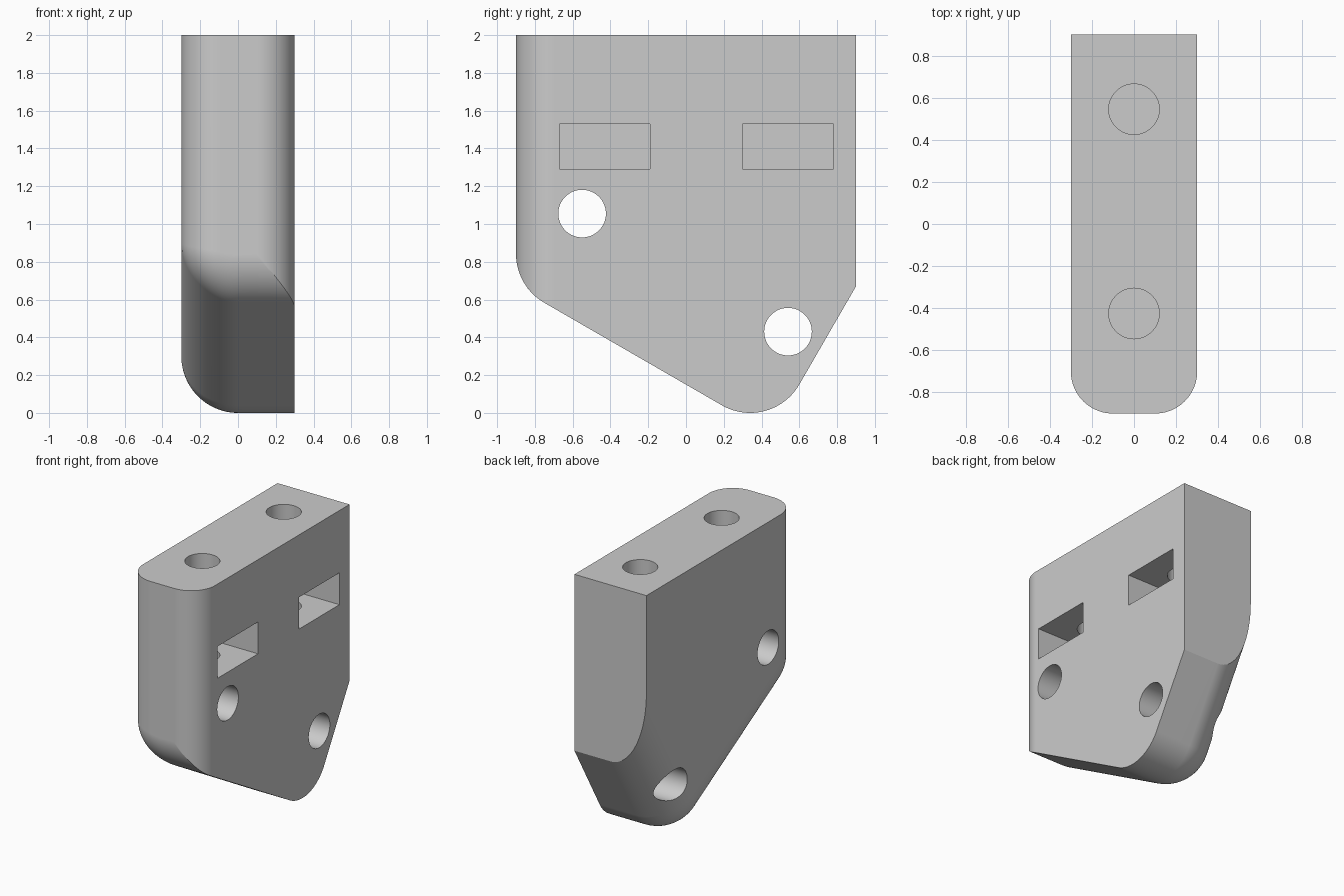
import bpy, bmesh
from math import sin, cos, acos, sqrt, radians, pi

if "Cube" in bpy.data.objects:
    bpy.data.objects.remove(bpy.data.objects["Cube"])

HALF, BACK, FRONT, TOP = 0.3, 0.9, -0.9, 2.0   # block limits
BIG, SMALL = 0.3, 0.2                          # lower and upright edge radii
CY, CZ = 0.34, 0.3                             # centre of the bottom rounding
STEPS = 24

grey = bpy.data.materials.new("plain grey")
grey.use_nodes = True
grey.diffuse_color = (0.6, 0.6, 0.6, 1)
grey.node_tree.nodes["Principled BSDF"].inputs["Base Color"].default_value = (0.6, 0.6, 0.6, 1)


def slope(y, offset):
    """Height of the sloping underside, moved outwards by offset."""
    return CZ - (offset + 0.5 * (y - CY)) / cos(radians(30))


def arc(cy, cz, r, start, end):
    angles = [radians(start + (end - start) * i / STEPS) for i in range(STEPS + 1)]
    return [(cy + r * cos(a), cz + r * sin(a)) for a in angles]


def section(x):
    """Outline of the block in y and z at one x position."""
    over = max(0, abs(x) - (HALF - SMALL))
    front = FRONT + SMALL - sqrt(max(0, SMALL ** 2 - over ** 2))
    r = max(0.002, sqrt(max(0, BIG ** 2 - min(x, 0) ** 2)))
    points = [(BACK, TOP), (BACK, CZ + ((BACK - CY) * cos(radians(30)) - r) * 2)]
    points += arc(CY, CZ, r, -30, -120)
    if x <= 0:      # underside edge is rounded on this side
        points += arc(front + r, slope(front + r, 0), r, 240, 180)
    else:           # upright rounding trims the front corner
        cy = FRONT + BIG
        if front < cy - BIG / 2:
            end = 360 - acos(max(-1, (front - cy) / BIG)) * 180 / pi
            points += arc(cy, slope(cy, 0), BIG, 240, end)
        else:
            points += [(front, slope(front, BIG))] * (STEPS + 1)
    return points + [(front, TOP)]


# Main block, lofted across its width
xs = [-HALF * cos(pi / 2 * i / STEPS) for i in range(STEPS)] + [0]
xs += [HALF - SMALL + SMALL * sin(pi / 2 * i / STEPS) for i in range(STEPS + 1)]
bm = bmesh.new()
rings = [[bm.verts.new((x, y, z)) for y, z in section(x)] for x in xs]
for a, b in zip(rings, rings[1:]):
    for i in range(len(a)):
        j = (i + 1) % len(a)
        bm.faces.new((a[i], a[j], b[j], b[i]))
bm.faces.new(rings[0])
bm.faces.new(rings[-1])
bmesh.ops.remove_doubles(bm, verts=bm.verts, dist=0.00002)
# Merge the strips of the flat top and back
bmesh.ops.dissolve_limit(bm, angle_limit=0.001, verts=bm.verts, edges=bm.edges)
bmesh.ops.recalc_face_normals(bm, faces=bm.faces)
mesh = bpy.data.meshes.new("bracket_block")
bm.to_mesh(mesh)
bm.free()
block = bpy.data.objects.new("bracket_block", mesh)
bpy.context.collection.objects.link(block)
mesh.materials.append(grey)


def cut(cutter, name):
    cutter.name = name
    cutter.hide_render = True
    cutter.data.materials.append(grey)
    mod = block.modifiers.new(name, "BOOLEAN")
    mod.operation, mod.solver, mod.object = "DIFFERENCE", "EXACT", cutter
    bpy.context.view_layer.objects.active = block
    bpy.ops.object.modifier_apply(modifier=name)
    bpy.data.objects.remove(cutter)


# Cross holes through the width
for y, z in ((-0.55, 1.055), (0.54, 0.43)):
    bpy.ops.mesh.primitive_cylinder_add(vertices=64, radius=0.126, depth=1,
                                        location=(0, y, z), rotation=(0, pi / 2, 0))
    cut(bpy.context.object, "cross_hole")

# Upright screw holes, each with a side pocket for a nut
for y in (-0.425, 0.545):
    bpy.ops.mesh.primitive_cylinder_add(vertices=64, radius=0.12, depth=0.9,
                                        location=(0, y, 1.65))
    cut(bpy.context.object, "screw_hole")
    bpy.ops.mesh.primitive_cube_add(size=1, location=(0.08, y - 0.005, 1.41))
    bpy.context.object.scale = (0.64, 0.48, 0.24)
    cut(bpy.context.object, "nut_pocket")

# Smooth roundings with crisp edges
bpy.ops.object.select_all(action="DESELECT")
block.select_set(True)
bpy.context.view_layer.objects.active = block
bpy.ops.object.shade_smooth_by_angle(angle=radians(25))
weighted = block.modifiers.new("even_shading", "WEIGHTED_NORMAL")
weighted.keep_sharp = True
